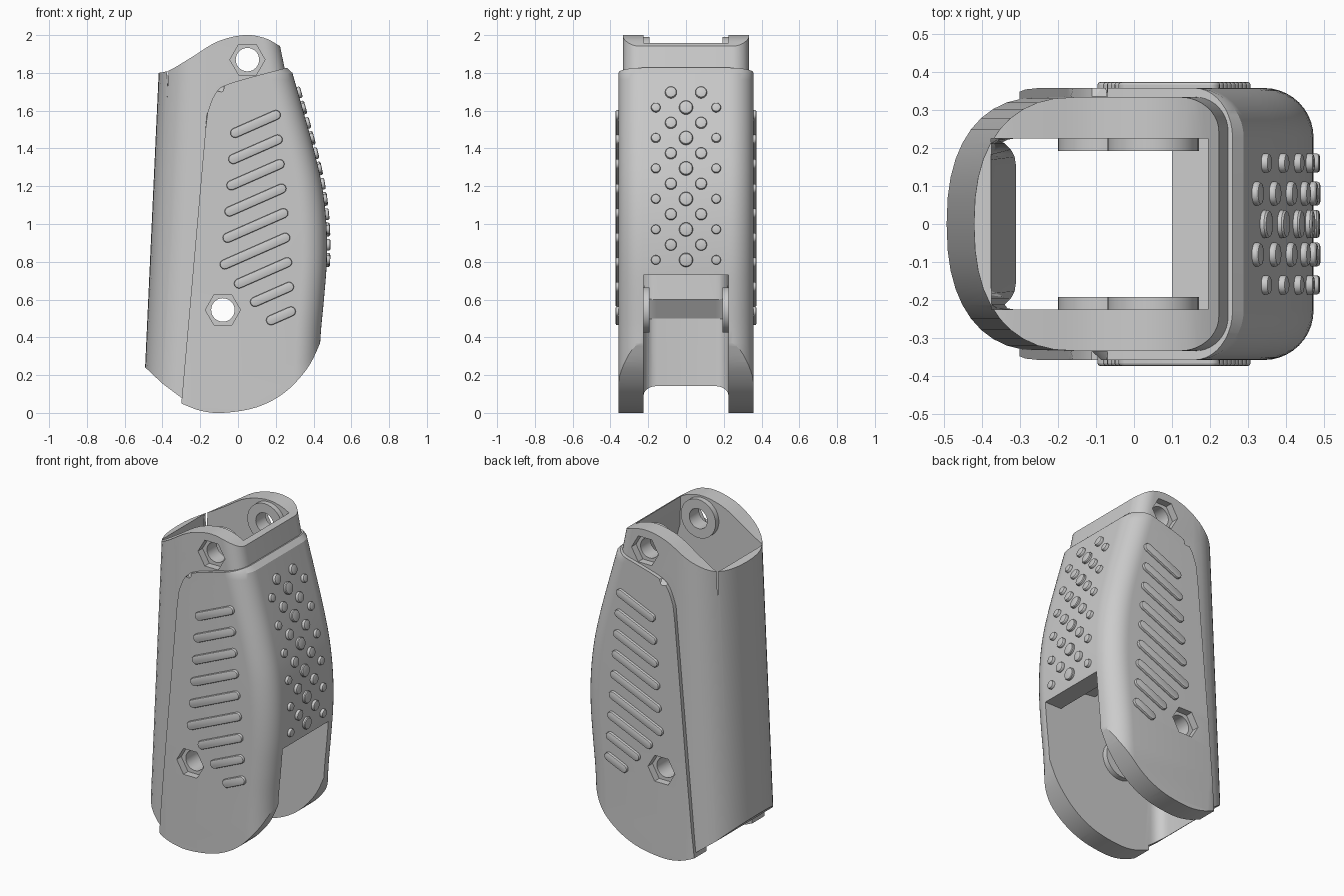
import bpy, bmesh, math
from mathutils import Matrix, Vector

if "Cube" in bpy.data.objects:
    bpy.data.objects.remove(bpy.data.objects["Cube"])


def finish(name, bm):
    bmesh.ops.recalc_face_normals(bm, faces=bm.faces[:])
    mesh = bpy.data.meshes.new(name)
    bm.to_mesh(mesh)
    bm.free()
    obj = bpy.data.objects.new(name, mesh)
    bpy.context.collection.objects.link(obj)
    return obj


def activate(obj):
    bpy.ops.object.select_all(action='DESELECT')
    obj.select_set(True)
    bpy.context.view_layer.objects.active = obj


def boolean(target, tool, op):
    activate(target)
    mod = target.modifiers.new("cut", 'BOOLEAN')
    mod.operation, mod.solver, mod.object = op, 'EXACT', tool
    bpy.ops.object.modifier_apply(modifier=mod.name)
    bpy.data.objects.remove(tool)


def curve(pts, n=5):
    """Catmull-Rom curve through 2D points."""
    p = [Vector(q) for q in [pts[0]] + pts + [pts[-1]]]
    out = []
    for a, b, c, d in zip(p, p[1:], p[2:], p[3:]):
        for i in range(n):
            t = i / n
            out.append(tuple(0.5 * (2 * b + (c - a) * t + (2 * a - 5 * b + 4 * c - d) * t**2
                                    + (3 * b - a - 3 * c + d) * t**3)))
    return out + [pts[-1]]


def circle(x, z, r, n):
    return [(x + r * math.cos(2 * math.pi * i / n), z + r * math.sin(2 * math.pi * i / n))
            for i in range(n)]


def bridge(bm, rings):
    """Skin a list of point rings into a closed solid."""
    vs = [[bm.verts.new(p) for p in ring] for ring in rings]
    n = len(vs[0])
    for lo, hi in zip(vs, vs[1:]):
        for i in range(n):
            bm.faces.new((lo[i], lo[(i + 1) % n], hi[(i + 1) % n], hi[i]))
    bm.faces.new(vs[0][::-1])
    bm.faces.new(vs[-1])


def prism(name, pts, y0, y1, pick=None, width=0.0, segments=1):
    """Side outline extruded in y; picked cap edges are bevelled."""
    bm = bmesh.new()
    bridge(bm, [[(x, y, z) for x, z in pts] for y in (y0, y1)])
    if pick:
        edges = [e for e in bm.edges if abs(e.verts[0].co.y - e.verts[1].co.y) < 1e-5
                 and all(pick(v.co) for v in e.verts)]
        bmesh.ops.bevel(bm, geom=edges, offset=width, segments=segments, profile=0.5,
                        affect='EDGES')
    return finish(name, bm)


def section(xl, xr, hw, a, rr, n=10):
    """Plan outline: full round on the left, rounded corners on the right."""
    pts = []
    for sign in (-1, 1):
        for i in range(n + 1):
            t = math.pi / 2 * (i / n - (sign < 0))
            pts.append((xr - rr + rr * math.cos(t), sign * (hw - rr) + rr * math.sin(t)))
    for i in range(2 * n + 1):
        t = math.pi / 2 + math.pi * i / (2 * n)
        c, s = math.cos(t), math.sin(t)
        pts.append((xl + a - a * abs(c) ** 0.85, math.copysign(hw * abs(s) ** 0.85, s)))
    return pts


def loft(name, levels, hw, a, rr):
    bm = bmesh.new()
    bridge(bm, [[(x, y, z) for x, y in section(xl, xr, hw, a, rr)] for z, xl, xr in levels])
    return finish(name, bm)


# Inner shell, trimmed by a wavy top and a slanted foot
shell = loft("grip_shell", [(0, -0.503, 0.30), (1.8, -0.42, 0.252), (2.05, -0.409, 0.2)],
             0.333, 0.26, 0.09)
top = curve([(-0.42, 1.8), (-0.36, 1.815), (-0.25, 1.88), (-0.11, 1.965), (0.03, 2.0),
             (0.14, 1.985), (0.225, 1.94)])
outline = [(-0.6, 1.79)] + top + [(0.3, 1.88), (0.25, 0.3), (0.1, 0.1), (-0.2, 0.05),
                                  (-0.3, 0.08), (-0.4, 0.155), (-0.49, 0.24), (-0.6, 0.36)]
boolean(shell, prism("shell_trim", outline, -0.5, 0.5), 'INTERSECT')

# Raised overlay with a bowed right edge
edge = curve([(0.42, -0.05), (0.435, 0.37), (0.455, 0.6), (0.47, 0.8), (0.468, 1.0),
              (0.445, 1.2), (0.4, 1.4), (0.345, 1.6), (0.288, 1.8)], 4)
overlay = loft("overlay", [(z, -0.42, x) for x, z in edge] + [(1.828, -0.42, 0.258)],
               0.357, 0.17, 0.13)
foot = curve([(-0.3, 0.05), (-0.2, 0.012), (-0.08, 0.0), (0.1, 0.03), (0.25, 0.11),
              (0.37, 0.24), (0.435, 0.37)])
shoulder = curve([(0.25, 1.825), (-0.04, 1.745), (-0.12, 1.69), (-0.165, 1.58)])
outline = foot + [(0.6, 0.7), (0.6, 1.92)] + shoulder
trim = prism("overlay_trim", outline, -0.36, 0.36, lambda c: c.z > 1.57 and c.x < 0.3, 0.025)
boolean(overlay, trim, 'INTERSECT')
boolean(shell, overlay, 'UNION')

# Hollow interior with the lower right opening
inside = [(-0.375, 2.1), (-0.375, 1.8), (-0.31, 0.6), (-0.38, 0.5), (-0.385, -0.1),
          (0.6, -0.1), (0.6, 0.73), (0.35, 0.73), (0.35, 0.87), (0.1, 0.9), (0.1, 0.95),
          (0.34, 1.02), (0.32, 1.35), (0.2, 1.78), (0.19, 2.1)]
boolean(shell, prism("cavity", inside, -0.225, 0.225, lambda c: c.x < -0.3, 0.07, 5),
        'DIFFERENCE')

# Bosses, hexagonal recesses and through holes at both pivots
for x, z, face in ((0.05, 1.87, 0.333), (-0.08, 0.545, 0.357)):
    for s in (-1, 1):
        boolean(shell, prism("boss", circle(x, z, 0.12, 32), s * 0.192, s * 0.25), 'UNION')
    for s in (-1, 1):
        boolean(shell, prism("recess", circle(x, z, 0.093, 6), s * (face - 0.045), s * 0.5),
                'DIFFERENCE')
    boolean(shell, prism("bore", circle(x, z, 0.062, 32), -0.5, 0.5), 'DIFFERENCE')


def pad(bm, origin, along, normal, length, r, height):
    """Stadium-shaped raised pad with a softened rim."""
    x, n = Vector(along).normalized(), Vector(normal).normalized()
    m = Matrix((x, n.cross(x), n)).transposed()
    rings = []
    for radius, h in ((r, -0.012), (r, 0.6 * height), (0.9 * r, 0.88 * height), (0.7 * r, height)):
        ring = []
        for i in range(18):
            t = math.pi * (i if i < 9 else i - 1) / 8 - math.pi / 2
            end = length / 2 if i < 9 else -length / 2
            if length == 0:
                t = 2 * math.pi * i / 18
            ring.append(Vector(origin) + m @ Vector((end + radius * math.cos(t),
                                                     radius * math.sin(t), h)))
        rings.append(ring)
    bridge(bm, rings)


# Slanted ridges on both sides
parts = [shell]
lefts = (-0.015, -0.025, -0.035, -0.045, -0.055, -0.07, 0.005, 0.09, 0.175)
for name, s in (("right_ridges", -1), ("left_ridges", 1)):
    bm = bmesh.new()
    for i, xl in enumerate(lefts):
        xr, zr = 0.2 + 0.01 * i, 1.577 - 0.13 * i
        run = xr - xl
        drop = run * 0.44
        pad(bm, ((xl + xr) / 2, s * 0.357, zr - drop / 2), (run, 0, drop), (0, s, 0),
            math.hypot(run, drop), 0.026, 0.016)
    parts.append(finish(name, bm))

# Round studs following the bowed edge
bm = bmesh.new()
for y, z0, r in ((0, 1.615, 0.037), (0.08, 1.695, 0.031), (0.16, 1.615, 0.025)):
    for i in range(6):
        z = z0 - 0.161 * i
        for a, b in zip(edge, edge[1:]):
            if a[1] <= z < b[1]:
                x = a[0] + (b[0] - a[0]) * (z - a[1]) / (b[1] - a[1])
                normal = (b[1] - a[1], 0, a[0] - b[0])
                for side in ({y, -y} if y else {0}):
                    pad(bm, (x, side, z), (0, 1, 0), normal, 0, r, 0.018)
parts.append(finish("edge_studs", bm))

for obj in parts:
    activate(obj)
    bpy.ops.object.shade_smooth_by_angle(angle=math.radians(28))
